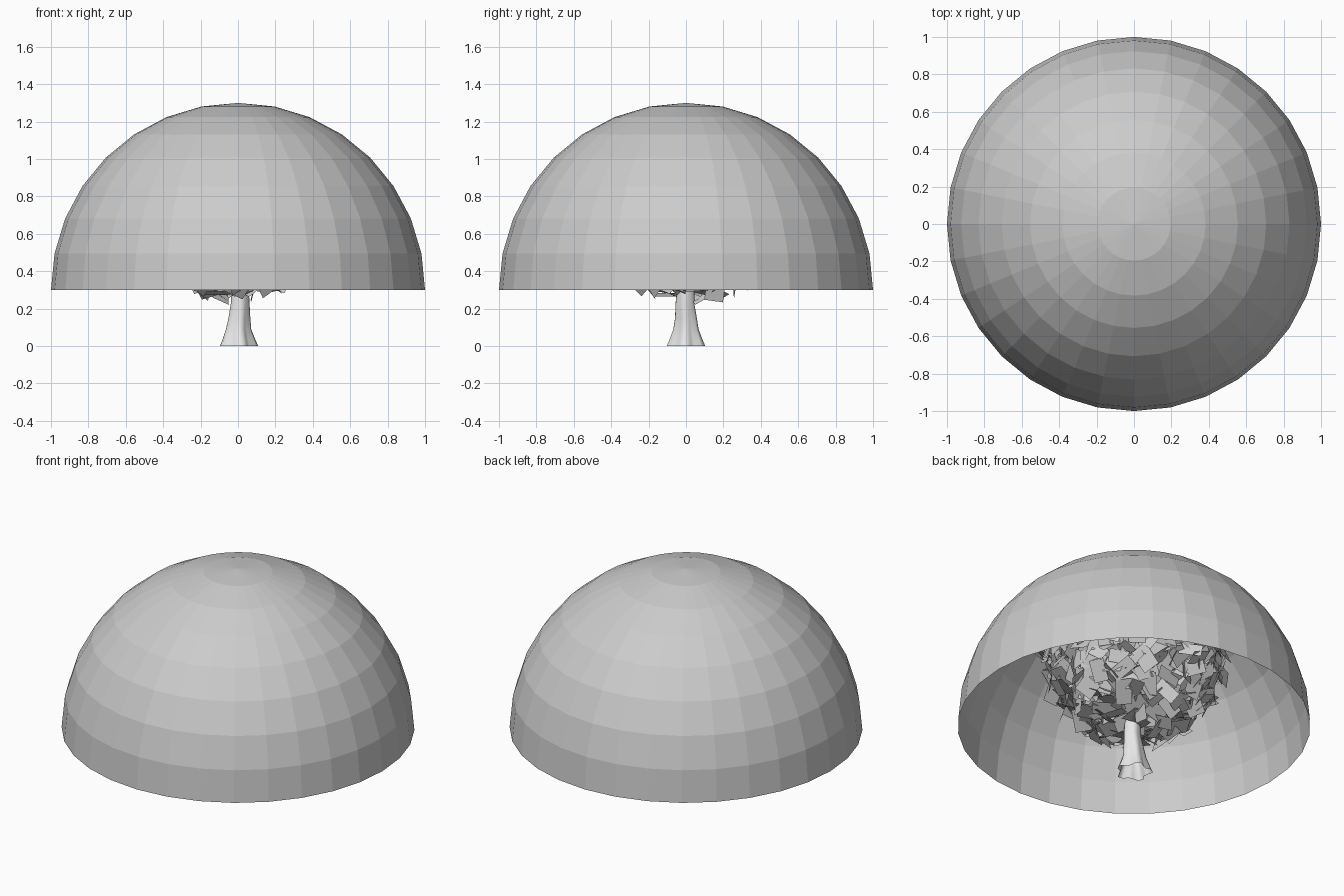
import bpy, bmesh, math, random
from mathutils import Vector, Matrix

if "Cube" in bpy.data.objects:
    bpy.data.objects.remove(bpy.data.objects["Cube"])

random.seed(7)


def material(name, rgb):
    m = bpy.data.materials.new(name)
    m.diffuse_color = (*rgb, 1)
    m.use_nodes = True
    m.node_tree.nodes["Principled BSDF"].inputs["Base Color"].default_value = m.diffuse_color
    return m


def make_object(name, bm, mat, smooth=False):
    me = bpy.data.meshes.new(name)
    bm.to_mesh(me)
    bm.free()
    me.materials.append(mat)
    for p in me.polygons:
        p.use_smooth = smooth
    ob = bpy.data.objects.new(name, me)
    bpy.context.collection.objects.link(ob)
    return ob


dome_grey = material("dome grey", (0.6, 0.6, 0.6))
leaf_grey = material("leaf grey", (0.6, 0.6, 0.6))
bark_grey = material("bark light grey", (0.8, 0.8, 0.8))

# Open half-sphere shell over the tree
bm = bmesh.new()
bmesh.ops.create_uvsphere(bm, u_segments=32, v_segments=16, radius=1)
bmesh.ops.delete(bm, geom=[v for v in bm.verts if v.co.z < -0.01], context='VERTS')
bmesh.ops.translate(bm, verts=bm.verts, vec=(0, 0, 0.3))
make_object("dome_shell", bm, dome_grey)


# Tube through (x, y, z, radius, lobe depth) stations, used for trunk and branches
def tube(bm, stations, sides):
    rings = []
    for x, y, z, r, lobe in stations:
        ring = []
        for i in range(sides):
            a = math.tau * i / sides
            rr = r * (1 + lobe * math.cos(5 * a + 0.5))
            ring.append(bm.verts.new((x + rr * math.cos(a), y + rr * math.sin(a), z)))
        rings.append(ring)
    for lo, hi in zip(rings, rings[1:]):
        for i in range(sides):
            j = (i + 1) % sides
            bm.faces.new((lo[i], lo[j], hi[j], hi[i]))
    bm.faces.new(rings[-1])


# Flared, root-lobed trunk with branches hidden in the canopy
bm = bmesh.new()
tube(bm, [(0, 0, 0, 0.092, 0.2), (0, 0, 0.035, 0.08, 0.18), (0, 0, 0.09, 0.064, 0.12),
          (0.005, 0, 0.15, 0.056, 0.1), (0.01, -0.005, 0.23, 0.049, 0.06),
          (0.01, 0, 0.36, 0.045, 0), (0, 0, 0.55, 0.03, 0), (0, 0, 0.85, 0.012, 0)], 20)
for k in range(5):
    a = math.tau * k / 5 + 0.4
    c, s = math.cos(a), math.sin(a)
    z = 0.36 + 0.04 * (k % 3)
    tube(bm, [(0, 0, z, 0.025, 0), (0.13 * c, 0.13 * s, z + 0.14, 0.02, 0),
              (0.3 * c, 0.3 * s, z + 0.36, 0.008, 0)], 6)
make_object("trunk", bm, bark_grey, smooth=True)

# Round canopy of scattered leaf cards, mostly close to its outer surface
bm = bmesh.new()
centre = Vector((0, 0, 0.755))
for i in range(950):
    h = 1 - 2 * (i + 0.5) / 950
    a = i * 2.399963
    r = math.sqrt(1 - h * h)
    d = Vector((r * math.cos(a), r * math.sin(a), h))
    depth = random.uniform(0.86, 1.0) if i % 4 else random.uniform(0.55, 0.9)
    pos = centre + Vector((d.x * 0.52, d.y * 0.52, d.z * 0.5)) * depth
    tilt = Vector([random.gauss(0, 0.45) for _ in range(3)])
    rot = (d + tilt).to_track_quat('Z', 'Y').to_matrix().to_4x4()
    spin = Matrix.Rotation(random.uniform(0, math.tau), 4, 'Z')
    w, l = random.uniform(0.035, 0.055), random.uniform(0.05, 0.075)
    m = Matrix.Translation(pos) @ rot @ spin
    corners = [m @ Vector((sx * w, sy * l, 0)) for sx, sy in ((-1, -1), (1, -1), (1, 1), (-1, 1))]
    bm.faces.new([bm.verts.new(c) for c in corners])
make_object("leaf_canopy", bm, leaf_grey)
